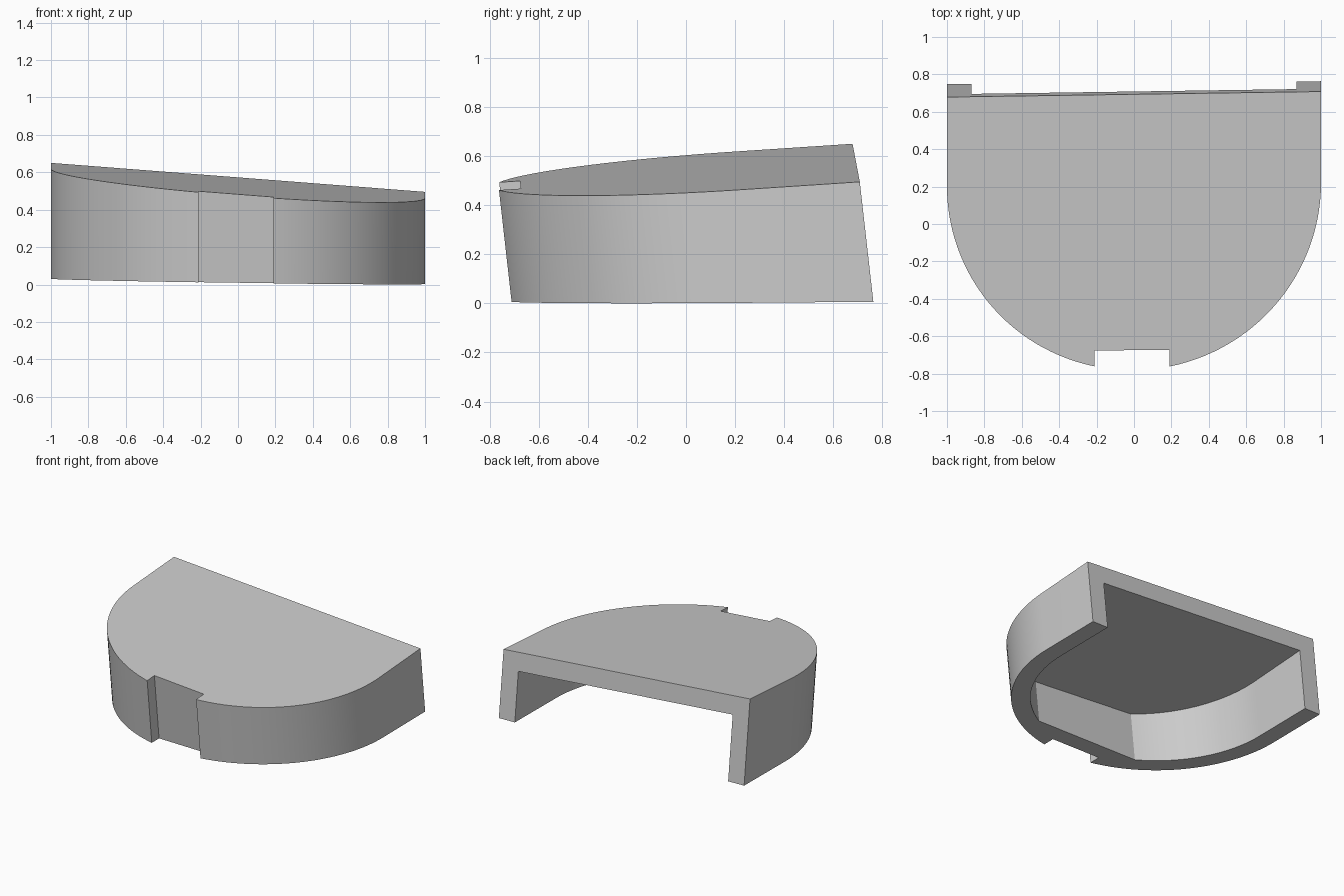
import bpy, bmesh
from math import radians, sin, cos, acos, asin

if "Cube" in bpy.data.objects:
    bpy.data.objects.remove(bpy.data.objects["Cube"], do_unlink=True)

LEAN = -0.113       # y shift per unit of height
CENTRE_Y = 0.272    # centre of the round front
WALL = 0.13
ROOF = 0.135


# Slightly tilted planes for the foot and the top
def foot_z(x, y):
    return 0.0145 - 0.014 * x + 0.008 * y


def top_z(x, y):
    return 0.527 - 0.0785 * x + 0.066 * y


def back_y(x):
    return 0.758 + 0.006 * x


def arc(radius, start, end, steps=28):
    angles = [start + (end - start) * i / steps for i in range(steps + 1)]
    return [(radius * cos(a), CENTRE_Y + radius * sin(a)) for a in angles]


def add_ring(bm, outline, plane, drop=0.0):
    """Place an outline on a plane, following the lean of the walls."""
    ring = []
    for x, y in outline:
        z = plane(x, y) - drop
        for _ in range(4):
            z = plane(x, y + LEAN * z) - drop
        ring.append(bm.verts.new((x, y + LEAN * z, z)))
    return ring


def add_walls(bm, low, high):
    for i in range(len(low) - 1):
        bm.faces.new((low[i], low[i + 1], high[i + 1], high[i]))


# Outer outline: straight sides, round front, rectangular notch
half_turn = radians(180)
notch_right, notch_left, notch_y = -0.212, 0.19, -0.62
outer = [(1, back_y(1))]
outer += arc(1, 0, -acos(notch_left))
outer += [(notch_left, notch_y), (notch_right, notch_y)]
outer += arc(1, -acos(notch_right), -half_turn)
outer += [(-1, back_y(-1))]

# Inner outline: offset wall with a flat behind the notch
r = 1 - WALL
flat = asin((CENTRE_Y - notch_y - WALL) / r)
inner = [(r, back_y(r))]
inner += arc(r, 0, -flat)
inner += arc(r, flat - half_turn, -half_turn)
inner += [(-r, back_y(-r))]

# Open-backed hollow shell
bm = bmesh.new()
outer_low, outer_high = add_ring(bm, outer, foot_z), add_ring(bm, outer, top_z)
inner_low, inner_high = add_ring(bm, inner, foot_z), add_ring(bm, inner, top_z, ROOF)
add_walls(bm, outer_low, outer_high)
add_walls(bm, inner_low, inner_high)
bm.faces.new(outer_high)
bm.faces.new(inner_high)
bm.faces.new(outer_low + inner_low[::-1])
bm.faces.new((outer_low[0], outer_high[0], outer_high[-1], outer_low[-1],
              inner_low[-1], inner_high[-1], inner_high[0], inner_low[0]))
bmesh.ops.recalc_face_normals(bm, faces=bm.faces)
mesh = bpy.data.meshes.new("notched_shell")
bm.to_mesh(mesh)
bm.free()
shell = bpy.data.objects.new("notched_shell", mesh)
bpy.context.collection.objects.link(shell)

# Plain grey material
grey = bpy.data.materials.new("light_grey")
grey.use_nodes = True
colour = (0.6, 0.6, 0.6, 1)
grey.diffuse_color = colour
grey.node_tree.nodes["Principled BSDF"].inputs["Base Color"].default_value = colour
mesh.materials.append(grey)

# Smooth curved walls, sharp edges elsewhere
bpy.ops.object.select_all(action='DESELECT')
shell.select_set(True)
bpy.context.view_layer.objects.active = shell
bpy.ops.object.shade_smooth_by_angle(angle=radians(20))
